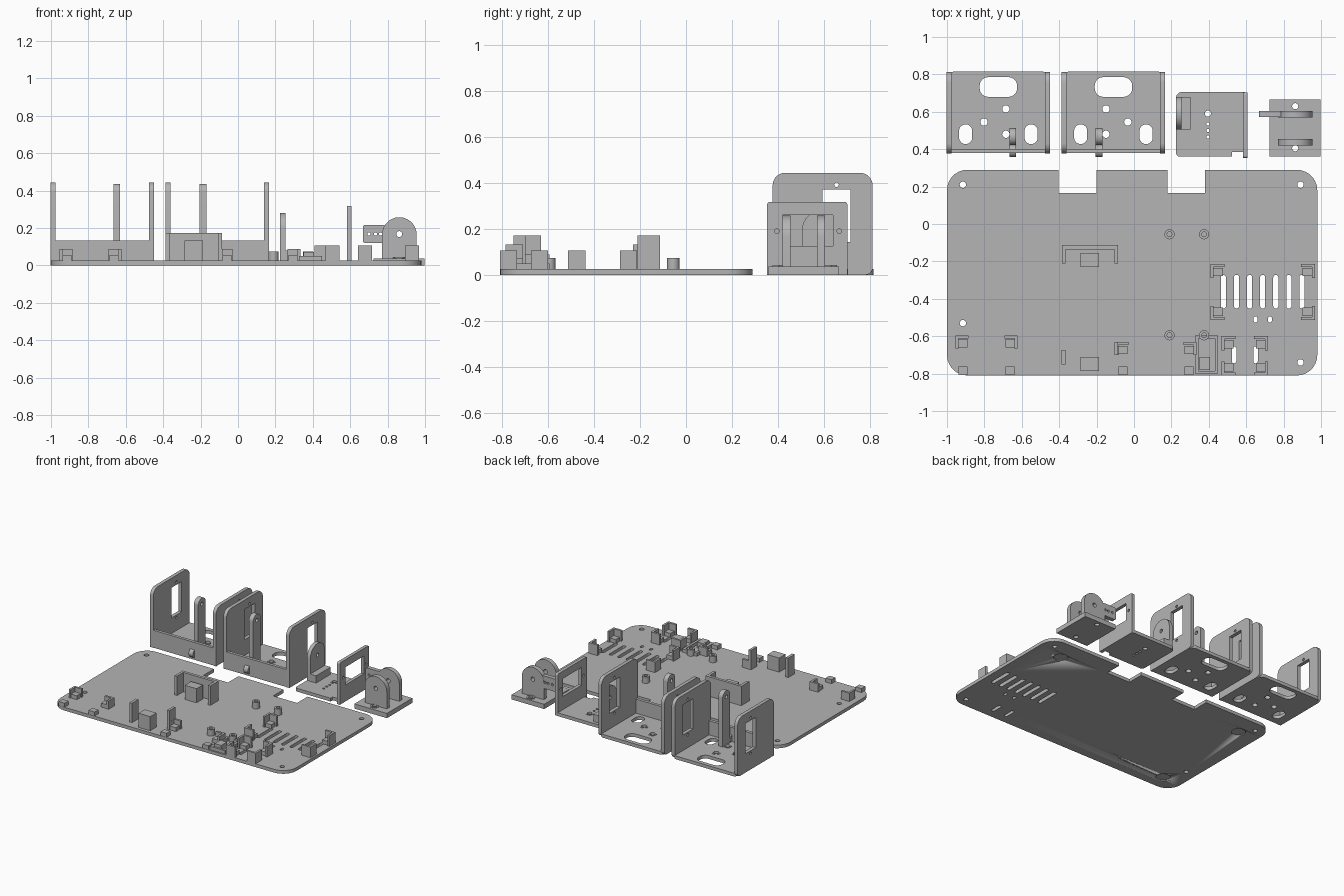
import bpy, bmesh, math
from mathutils import Matrix, Vector

if "Cube" in bpy.data.objects:
    bpy.data.objects.remove(bpy.data.objects["Cube"])

grey = bpy.data.materials.new("light_grey")
grey.diffuse_color = (0.46, 0.46, 0.46, 1)
grey.use_nodes = True
grey.node_tree.nodes["Principled BSDF"].inputs["Base Color"].default_value = grey.diffuse_color
T = 0.025  # sheet thickness

# Maps a flat profile plus depth to world axes
AXES = {
    'z': Matrix.Identity(4),
    'x': Matrix(((0, 0, 1, 0), (1, 0, 0, 0), (0, 1, 0, 0), (0, 0, 0, 1))),
    'y': Matrix(((1, 0, 0, 0), (0, 0, -1, 0), (0, 1, 0, 0), (0, 0, 0, 1))),
}


def round_poly(corners, n=7):
    """Right-angled outline; each corner is (x, y, radius)."""
    out = []
    for i, (x, y, r) in enumerate(corners):
        p = Vector((x, y))
        if r <= 0:
            out.append(p)
            continue
        a = (Vector(corners[i - 1][:2]) - p).normalized()
        b = (Vector(corners[(i + 1) % len(corners)][:2]) - p).normalized()
        c = p + r * (a + b)
        for k in range(n + 1):
            t = k / n * math.pi / 2
            out.append(c - r * (b * math.cos(t) + a * math.sin(t)))
    return out


def rect(x0, y0, x1, y1, low=0, high=None):
    high = low if high is None else high
    return round_poly([(x0, y0, low), (x1, y0, low), (x1, y1, high), (x0, y1, high)])


def slot(cx, cy, w, h):
    r = min(w, h) * 0.49
    return rect(cx - w / 2, cy - h / 2, cx + w / 2, cy + h / 2, r)


def circle(cx, cy, r, n=24):
    return [Vector((cx + r * math.cos(2 * math.pi * k / n),
                    cy + r * math.sin(2 * math.pi * k / n))) for k in range(n)]


def sheet(name, outline, holes, d0, d1, axis='z'):
    """Extruded profile with through holes, from depth d0 to d1 along axis."""
    cu = bpy.data.curves.new(name, 'CURVE')
    cu.dimensions, cu.fill_mode, cu.extrude = '2D', 'BOTH', (d1 - d0) / 2
    for loop in [outline] + list(holes):
        s = cu.splines.new('POLY')
        s.points.add(len(loop) - 1)
        for pt, v in zip(s.points, loop):
            pt.co = (v[0], v[1], 0, 1)
        s.use_cyclic_u = True
    tmp = bpy.data.objects.new(name + "_profile", cu)
    bpy.context.collection.objects.link(tmp)
    bpy.context.view_layer.update()
    me = bpy.data.meshes.new_from_object(tmp.evaluated_get(bpy.context.evaluated_depsgraph_get()))
    bpy.data.objects.remove(tmp)
    mid = (d0 + d1) / 2 * (-1 if axis == 'y' else 1)
    me.transform(AXES[axis] @ Matrix.Translation((0, 0, mid)))
    bm = bmesh.new()
    bm.from_mesh(me)
    bmesh.ops.remove_doubles(bm, verts=bm.verts, dist=1e-5)
    bmesh.ops.recalc_face_normals(bm, faces=bm.faces)
    bm.to_mesh(me)
    bm.free()
    me.materials.clear()
    me.materials.append(grey)
    ob = bpy.data.objects.new(name, me)
    bpy.context.collection.objects.link(ob)
    bpy.ops.object.select_all(action='DESELECT')
    ob.select_set(True)
    bpy.context.view_layer.objects.active = ob
    bpy.ops.object.shade_smooth_by_angle(angle=math.radians(30))
    return ob


def box(name, x0, x1, y0, y1, h):
    return sheet(name, rect(x0, y0, x1, y1), [], T - 0.003, h)


def clip(name, x, y, sx, sy, h, size=0.075, post=0.055):
    """L-shaped corner guard at (x, y) opening towards (sx, sy), with a rest block."""
    w = 0.016
    pts = [(0, 0), (size, 0), (size, w), (w, w), (w, size), (0, size)]
    sheet(name, [(x + sx * a, y + sy * b) for a, b in pts], [], T - 0.003, h)
    xs = sorted((x + sx * w, x + sx * 0.065))
    ys = sorted((y + sy * 0.021, y + sy * 0.066))
    box(name + "_rest", *xs, *ys, post)


# Base plate with two rear notches, mounting holes and vents
R = 0.11
outline = round_poly([(-1, -0.81, R), (0.98, -0.81, R), (0.98, 0.29, R), (0.38, 0.29, 0),
                      (0.38, 0.165, 0), (0.18, 0.165, 0), (0.18, 0.29, 0), (-0.2, 0.29, 0),
                      (-0.2, 0.165, 0), (-0.405, 0.165, 0), (-0.405, 0.29, 0), (-1, 0.29, R)])
holes = [circle(x, y, 0.017) for x, y in
         ((-0.915, 0.21), (0.89, 0.21), (-0.915, -0.53), (0.89, -0.74))]
holes += [slot(0.478 + 0.07 * i, -0.362, 0.027, 0.18) for i in range(7)]
holes += [slot(x, -0.51, 0.02, 0.033) for x in (0.65, 0.727)]
holes += [slot(x, -0.70, 0.024, 0.09) for x in (0.535, 0.65)]
base = sheet("base_plate", outline, holes, 0, T)

# Shallow round foot recesses below the base
for x, y in ((0.76, 0.12), (-0.84, 0.12), (-0.84, -0.69)):
    cutter = sheet("foot_recess_cutter", circle(x, y, 0.05), [], -0.02, 0.006)
    cutter.hide_render = True
    cutter.hide_set(True)
    m = base.modifiers.new("foot_recess", 'BOOLEAN')
    m.operation, m.object, m.solver = 'DIFFERENCE', cutter, 'EXACT'

# Standoffs
for x in (0.19, 0.375):
    for y in (-0.055, -0.595):
        sheet("standoff", circle(x, y, 0.027), [circle(x, y, 0.013)], T - 0.003, 0.073)

# Holder for a boxed unit: rear cradle, posts and thin front guides
sheet("cradle_wall", [(-0.385, -0.21), (-0.365, -0.21), (-0.365, -0.135), (-0.105, -0.135),
                      (-0.105, -0.21), (-0.085, -0.21), (-0.085, -0.113), (-0.385, -0.113)],
      [], T - 0.003, 0.172)
box("cradle_rest", -0.285, -0.187, -0.23, -0.155, 0.132)
box("cradle_front_rest", -0.285, -0.187, -0.785, -0.71, 0.132)
box("cradle_guide", -0.387, -0.365, -0.75, -0.673, 0.172)
box("cradle_guide", -0.105, -0.085, -0.70, -0.63, 0.172)

# Board clips along the front edge
for x, y, sx in ((-0.955, -0.595, 1), (-0.622, -0.595, -1), (-0.1, -0.63, 1), (0.335, -0.63, -1)):
    clip("board_clip", x, y, sx, -1, 0.088, 0.07)
    xs = sorted((x + sx * 0.016, x + sx * 0.066))
    box("board_rest", *xs, -0.808, -0.762, 0.055)

# Low tray beside the front standoff
sheet("tray_frame", rect(0.325, -0.80, 0.45, -0.595),
      [rect(0.345, -0.785, 0.432, -0.612)], T - 0.003, 0.05)
box("tray_block", 0.35, 0.405, -0.78, -0.71, 0.07)

# Corner clips around the vents and beside the tray
for x0, x1, y0, y1 in ((0.41, 0.967, -0.513, -0.213), (0.467, 0.716, -0.81, -0.6)):
    for x, sx in ((x0, 1), (x1, -1)):
        for y, sy in ((y0, 1), (y1, -1)):
            clip("corner_clip", x, y, sx, sy, 0.105)


# Pair of mirrored U-shaped brackets
def u_bracket(cx, s):
    holes = [rect(cx - 0.1, 0.68, cx + 0.1, 0.785, 0.045)]
    holes += [slot(cx + d, 0.48, 0.07, 0.105) for d in (-0.175, 0.175)]
    pegs = [(cx + s * 0.04, 0.615), (cx - s * 0.077, 0.545), (cx + s * 0.04, 0.48)]
    holes += [circle(x, y, 0.02) for x, y in pegs]
    sheet("bracket_floor", rect(cx - 0.265, 0.385, cx + 0.265, 0.815, 0, 0.03), holes, 0, T)
    for x, y in pegs:
        sheet("bracket_hole_rim", circle(x, y, 0.029), [circle(x, y, 0.0195)], T - 0.002, T + 0.003)
    sheet("bracket_front_wall", rect(cx - 0.255, 0, cx + 0.255, 0.132), [], 0.379, 0.402, 'y')
    side = round_poly([(0.377, 0, 0), (0.812, 0, 0.03), (0.812, 0.444, 0.055), (0.377, 0.444, 0.055)])
    window = [rect(0.594, 0.143, 0.717, 0.372), circle(0.655, 0.392, 0.01, 12),
              circle(0.655, 0.122, 0.01, 12)]
    for x in (cx - 0.277, cx + 0.25):
        sheet("bracket_side", side, window, x, x + 0.027, 'x')
    ax = cx + s * 0.077
    sheet("bracket_arm", rect(0.422, 0.01, 0.512, 0.436, 0, 0.044),
          [circle(0.467, 0.39, 0.014, 16)], ax - 0.018, ax + 0.018, 'x')
    sheet("bracket_front_tab", circle(0.39, 0.045, 0.032), [], ax - 0.018, ax + 0.018, 'x')


u_bracket(-0.725, 1)
u_bracket(-0.11, -1)

# L-shaped bracket with a framed wall and a round-topped arm
floor = round_poly([(0.225, 0.36, 0.02), (0.525, 0.36, 0), (0.525, 0.385, 0), (0.59, 0.385, 0),
                    (0.59, 0.705, 0), (0.225, 0.705, 0.03)])
sheet("frame_floor", floor, [circle(0.395, 0.59, 0.017)] +
      [circle(0.395, y, 0.009, 12) for y in (0.535, 0.5, 0.465)], 0, T)
sheet("frame_hole_rim", circle(0.395, 0.59, 0.027), [circle(0.395, 0.59, 0.0165)], T - 0.002, T + 0.003)
sheet("frame_wall", rect(0.353, 0, 0.702, 0.317, 0, 0.012),
      [rect(0.42, 0.125, 0.64, 0.26)] + [circle(y, 0.19, 0.01, 12) for y in (0.395, 0.667)],
      0.583, 0.608, 'x')
sheet("frame_arm", rect(0.505, 0.01, 0.68, 0.28, 0, 0.085),
      [circle(0.592, 0.192, 0.014, 16)], 0.225, 0.253, 'x')
sheet("frame_arm_foot", rect(0.505, 0.01, 0.68, 0.08), [], 0.25, 0.302, 'x')

# Pivot stand: floor, two round-topped lugs, the rear one with a lever
sheet("stand_floor", rect(0.725, 0.36, 0.998, 0.665),
      [circle(0.862, y, 0.017) for y in (0.405, 0.63)], 0, 0.036)
for y in (0.405, 0.63):
    sheet("stand_nut_rim", circle(0.862, y, 0.032, 6), [circle(0.862, y, 0.0165)], 0.033, 0.042)
lug = rect(0.77, 0.03, 0.955, 0.257, 0, 0.092)
for y in (0.42, 0.57):
    sheet("stand_lug", lug, [circle(0.862, 0.167, 0.016)], y, y + 0.035, 'y')
sheet("stand_lever", rect(0.668, 0.12, 0.79, 0.216, 0.012),
      [circle(x, 0.167, 0.009, 12) for x in (0.70, 0.735, 0.762)], 0.572, 0.603, 'y')
